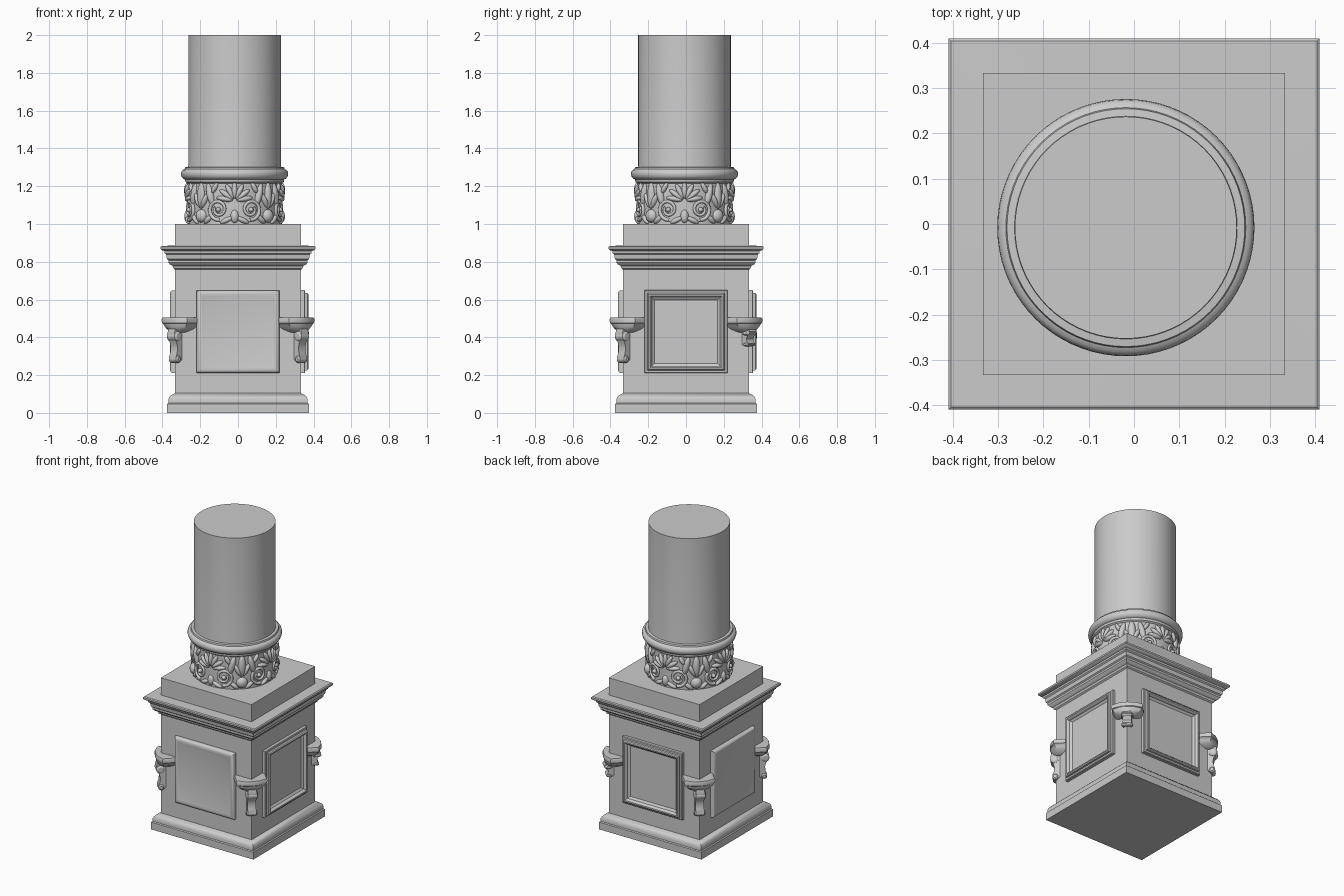
import bpy, bmesh
from math import pi, sin, cos, sqrt, radians
from mathutils import Matrix, Vector

if "Cube" in bpy.data.objects:
    bpy.data.objects.remove(bpy.data.objects["Cube"])

CX, CY = -0.018, -0.008          # column axis sits slightly off the pedestal centre


def finish(name, bm, angle=35):
    bmesh.ops.recalc_face_normals(bm, faces=bm.faces[:])
    me = bpy.data.meshes.new(name)
    bm.to_mesh(me)
    bm.free()
    ob = bpy.data.objects.new(name, me)
    bpy.context.collection.objects.link(ob)
    bpy.ops.object.select_all(action='DESELECT')
    ob.select_set(True)
    bpy.context.view_layer.objects.active = ob
    bpy.ops.object.shade_smooth_by_angle(angle=radians(angle))
    return ob


def loft(bm, rings, mat=Matrix()):
    """Skin a list of equal-length closed rings and cap both ends."""
    vs = [[bm.verts.new(mat @ Vector(p)) for p in r] for r in rings]
    n = len(vs[0])
    for a, b in zip(vs, vs[1:]):
        for i in range(n):
            j = (i + 1) % n
            bm.faces.new((a[i], a[j], b[j], b[i]))
    bm.faces.new(vs[0][::-1])
    bm.faces.new(vs[-1])


def square_rings(profile):
    return [[(h, h, z), (-h, h, z), (-h, -h, z), (h, -h, z)] for h, z in profile]


def round_rings(profile, n=72):
    return [[(CX + r * cos(2 * pi * i / n), CY + r * sin(2 * pi * i / n), z)
             for i in range(n)] for r, z in profile]


# Square pedestal: plinth, die, cornice and top block as one moulded profile
bm = bmesh.new()
loft(bm, square_rings([
    (.375, 0), (.375, .048), (.369, .053), (.369, .07), (.364, .083), (.352, .095),
    (.34, .1), (.333, .104), (.333, .758), (.342, .765), (.346, .778), (.36, .785),
    (.368, .795), (.368, .808), (.376, .814), (.38, .838), (.388, .845), (.39, .856),
    (.404, .862), (.41, .868), (.41, .879), (.404, .884), (.333, .886), (.333, 1.0)]))
finish("pedestal", bm)

# Side panels: framed on right and back, raised and soft-edged on front and left
framed = [(.22, -.01), (.22, .018), (.216, .022), (.206, .023), (.204, .034), (.198, .039),
          (.19, .038), (.183, .031), (.181, .02), (.172, .014), (.168, .01)]
raised = [(.219, -.01), (.219, .014), (.215, .021), (.207, .026), (.198, .027),
          (.187, .024), (.175, .021)]
for side, deg, prof in (("front", -90, raised), ("left", 180, raised),
                        ("right", 0, framed), ("back", 90, framed)):
    bm = bmesh.new()
    mat = (Matrix.Rotation(radians(deg), 4, 'Z') @ Matrix.Translation((.333, 0, .43))
           @ Matrix.Rotation(pi / 2, 4, 'Y'))
    loft(bm, square_rings(prof), mat)
    finish(side + "_panel", bm)


# Corner brackets: small diagonal shelf with a scroll beneath
def shelf_ring(w, d, z):
    return [(.36, -w, z), (d - .03, -w, z), (d - .006, -w * .5, z), (d, 0, z),
            (d - .006, w * .5, z), (d - .03, w, z), (.36, w, z)]


def disc(r, d, z, w, n=20):
    return [[(d + r * k * cos(2 * pi * i / n), y, z + r * k * sin(2 * pi * i / n))
             for i in range(n)] for y, k in ((-w, .6), (-w * .8, 1), (w * .8, 1), (w, .6))]


scroll = [(.43, .445), (.495, .445), (.503, .42), (.498, .395), (.484, .37), (.478, .345),
          (.482, .315), (.49, .295), (.486, .275), (.472, .265), (.43, .29)]
for k, name in enumerate(("back_right", "back_left", "front_left", "front_right")):
    mat = Matrix.Rotation(radians(45 + 90 * k), 4, 'Z')
    bm = bmesh.new()
    loft(bm, [shelf_ring(*s) for s in (
        (.035, .48, .425), (.05, .487, .432), (.07, .495, .445), (.082, .5, .46),
        (.088, .502, .472), (.094, .506, .476), (.095, .507, .495), (.091, .504, .504))], mat)
    finish(name + "_shelf", bm)
    s = .5 if k == 0 else 1          # the back right scroll is shorter
    mat = mat @ Matrix.Translation((0, 0, .44 * (1 - s))) @ Matrix.Diagonal((1, 1, s, 1))
    bm = bmesh.new()
    loft(bm, [[(d, y, z) for d, z in scroll] for y in (-.026, .026)], mat)
    loft(bm, disc(.026, .478, .405, .036), mat)
    loft(bm, disc(.018, .473, .284, .033), mat)
    finish(name + "_scroll", bm)

# Column shaft, neck drum and rounded collar
bm = bmesh.new()
loft(bm, round_rings([
    (.25, 1.0), (.25, 1.215), (.26, 1.222), (.262, 1.236), (.272, 1.24), (.28, 1.25),
    (.284, 1.263), (.282, 1.276), (.275, 1.286), (.265, 1.29), (.2625, 1.3),
    (.246, 1.302), (.245, 1.31), (.245, 2.0)]))
finish("column", bm)

# Carved neck band: petals, balls and leaves pressed onto the drum
bm = bmesh.new()


def petal(deg, z, w, length, tilt=0, depth=.02, r=.247):
    a = radians(deg)
    m = (Matrix.Translation((CX + r * cos(a), CY + r * sin(a), z))
         @ Matrix.Rotation(a, 4, 'Z') @ Matrix.Rotation(radians(tilt), 4, 'X')
         @ Matrix.Diagonal((depth, w, length, 1)))
    bmesh.ops.create_uvsphere(bm, u_segments=14, v_segments=10, radius=1, matrix=m)


for q in range(4):
    c = 90 * q
    petal(c, 1.04, .022, .035)                         # palmette stem
    for t in range(-3, 4):                             # palmette fan
        tilt = t * 27
        a = radians(tilt)
        petal(c + sin(a) * 12.5, 1.125 + .052 * cos(a), .015, .044, -tilt, .021)
    for s in (-1, 1):
        petal(c + s * 20, 1.075, .014, .014, 0, .024)  # scroll eye
        petal(c + s * 31, 1.155, .02, .062, -s * 14, .022)
        petal(c + s * 25, 1.19, .014, .032, s * 30, .019)
        petal(c + s * 34, 1.025, .015, .034, s * 50, .018)
        petal(c + s * 10, 1.02, .014, .036, s * 65, .018)
    d = c + 45                                         # ball and leaf on the diagonals
    petal(d, 1.043, .036, .036, 0, .03, .245)
    petal(d, 1.15, .024, .07, 0, .022)
    for s in (-1, 1):
        petal(d + s * 6, 1.125, .015, .045, -s * 28, .02)
finish("neck_carving", bm, 60)

# Spiral scrolls either side of each palmette
cu = bpy.data.curves.new("neck_scrolls", 'CURVE')
cu.dimensions = '3D'
cu.bevel_depth = .0105
cu.bevel_resolution = 3
for q in range(4):
    for s in (-1, 1):
        sp = cu.splines.new('POLY')
        sp.points.add(33)
        for i, p in enumerate(sp.points):
            t = i / 33
            ang = radians(-100 + 500 * t)
            rad = .056 - .036 * t
            th = radians(90 * q) + s * (radians(20) + rad * cos(ang) / .255)
            p.co = (CX + .254 * cos(th), CY + .254 * sin(th), 1.077 + rad * sin(ang), 1)
            p.radius = 1 - .35 * t
ob = bpy.data.objects.new("neck_scrolls", cu)
bpy.context.collection.objects.link(ob)
